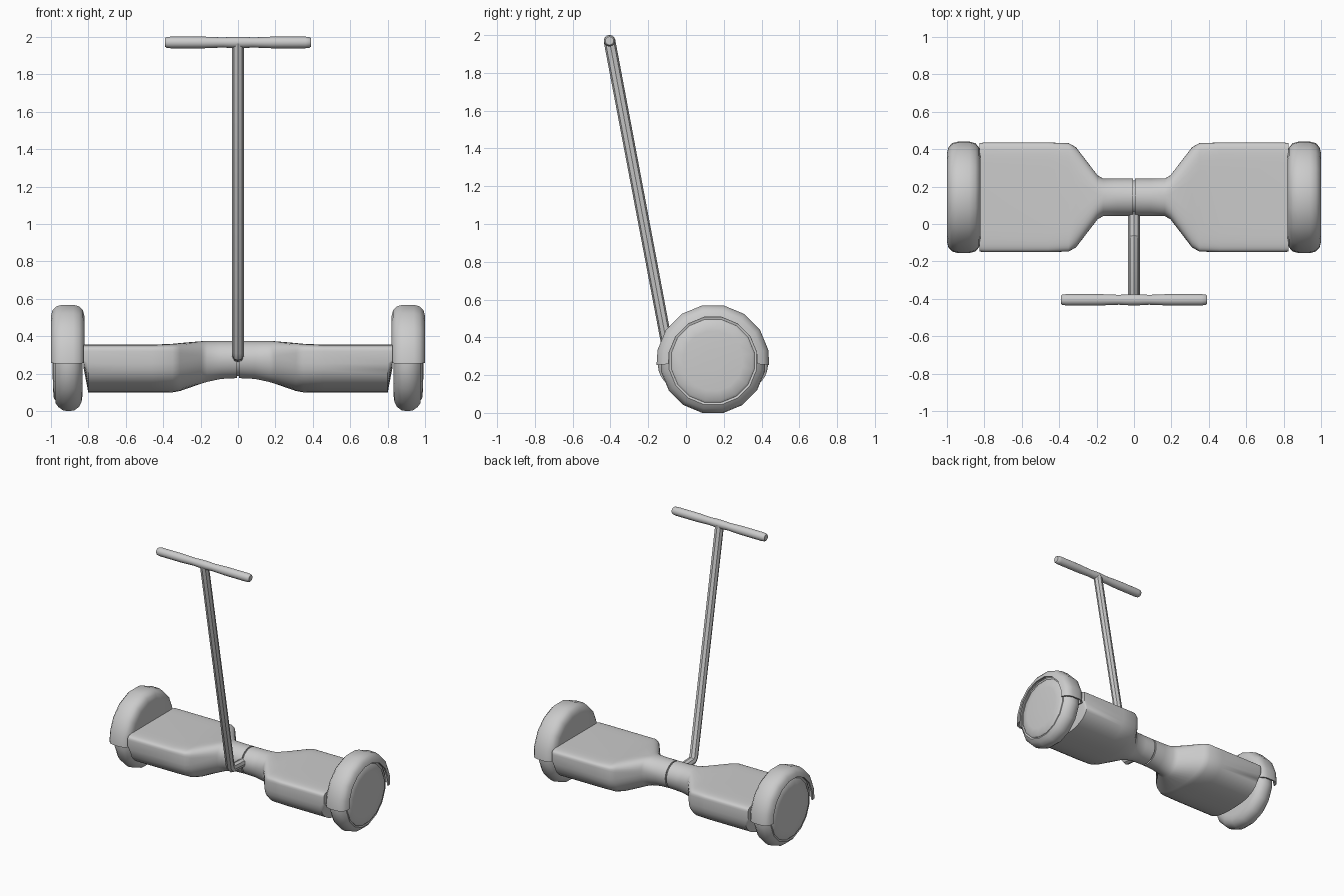
import bpy, bmesh
from math import sin, cos, pi, radians, copysign

if "Cube" in bpy.data.objects:
    bpy.data.objects.remove(bpy.data.objects["Cube"], do_unlink=True)

grey = bpy.data.materials.new("plain grey")
grey.use_nodes = True
grey.diffuse_color = (0.6, 0.6, 0.6, 1)
grey.node_tree.nodes["Principled BSDF"].inputs["Base Color"].default_value = (0.6, 0.6, 0.6, 1)

AXLE = (0.1425, 0.275)   # y, z of the wheel axle
BAR = (-0.405, 1.97)     # y, z of the handlebar


def finish(ob, angle=40):
    ob.data.materials.append(grey)
    bpy.ops.object.select_all(action='DESELECT')
    ob.select_set(True)
    bpy.context.view_layer.objects.active = ob
    bpy.ops.object.shade_smooth_by_angle(angle=radians(angle))


def loft(name, rings, closed=False, mirror=False, angle=40):
    """Skin a row of closed rings; cap the ends unless the row is closed."""
    bm = bmesh.new()
    loops = [[bm.verts.new(p) for p in ring] for ring in rings]
    n = len(loops[0])
    pairs = list(zip(loops, loops[1:]))
    if closed:
        pairs.append((loops[-1], loops[0]))
    else:
        bm.faces.new(loops[0])
        bm.faces.new(loops[-1])
    for a, b in pairs:
        for i in range(n):
            j = (i + 1) % n
            bm.faces.new((a[i], a[j], b[j], b[i]))
    bmesh.ops.recalc_face_normals(bm, faces=bm.faces)
    mesh = bpy.data.meshes.new(name)
    bm.to_mesh(mesh)
    bm.free()
    ob = bpy.data.objects.new(name, mesh)
    bpy.context.collection.objects.link(ob)
    finish(ob, angle)
    if mirror:
        ob.modifiers.new("mirror", 'MIRROR')
    return ob


def turned(name, profile, centre, sides=16, mirror=False):
    """Turn an open (x, radius) profile around an axis along x."""
    turn = [2 * pi * (i + 0.5) / sides for i in range(sides)]
    rings = [[(x, centre[0] + r * cos(a), centre[1] + r * sin(a)) for a in turn]
             for x, r in profile]
    return loft(name, rings, mirror=mirror)


def section(x, w, top, bottom, n_top, n_bottom, count=40):
    """Body cross-section: boxy upper half, rounder lower half."""
    mid = 0.28
    ring = []
    for i in range(count):
        a = 2 * pi * (i + 0.5) / count
        c, s = cos(a), sin(a)
        n, h = (n_top, top - mid) if s > 0 else (n_bottom, mid - bottom)
        ring.append((x, AXLE[0] + w * copysign(abs(c) ** (2 / n), c),
                     mid + h * copysign(abs(s) ** (2 / n), s)))
    return ring


# Body halves: narrow round waist widening to flat foot decks
loft("body", [section(*s) for s in (
    (0.005, 0.100, 0.375, 0.176, 2, 2),
    (0.09, 0.100, 0.375, 0.172, 2, 2),
    (0.165, 0.101, 0.375, 0.156, 2.2, 2),
    (0.195, 0.118, 0.374, 0.147, 2.6, 2.1),
    (0.31, 0.268, 0.364, 0.107, 5, 2.5),
    (0.35, 0.290, 0.360, 0.100, 7, 2.6),
    (0.46, 0.293, 0.355, 0.098, 8, 2.6),
    (0.80, 0.293, 0.355, 0.098, 8, 2.6),
    (0.825, 0.290, 0.355, 0.23, 8, 2.6))], mirror=True)

# Pivot between the two halves
turned("centre_joint", [(-0.02, 0.09), (0.02, 0.09)], (AXLE[0], 0.277), 24)

# Wheels
turned("tyre", [(0.832, 0.2), (0.836, 0.23), (0.85, 0.258), (0.875, 0.276), (0.905, 0.281),
                (0.935, 0.276), (0.96, 0.258), (0.976, 0.236), (0.972, 0.226)],
       AXLE, mirror=True)
turned("hub_cover", [(0.95, 0.226), (0.974, 0.224), (0.984, 0.212), (0.989, 0.16), (0.991, 0.05)],
       AXLE, mirror=True)

# Fenders: a shell swept over the upper half of each wheel
shell = [(0.82, 0.05), (0.82, 0.235), (0.828, 0.268), (0.848, 0.29), (0.88, 0.299),
         (0.94, 0.299), (0.972, 0.29), (0.992, 0.268), (1.0, 0.236), (0.988, 0.236),
         (0.978, 0.265), (0.94, 0.287), (0.87, 0.287), (0.836, 0.262), (0.83, 0.05)]
sweep = [-4] + [11.25 + 22.5 * i for i in range(8)] + [184]
loft("fender", [[(x, AXLE[0] + r * cos(radians(a)), AXLE[1] + r * sin(radians(a)))
                 for x, r in shell] for a in sweep], mirror=True)

# Steering pole with a bent foot running into the waist
path = bpy.data.curves.new("steering_pole", 'CURVE')
path.dimensions = '3D'
path.bevel_depth = 0.031
path.bevel_resolution = 2
path.use_fill_caps = True
spline = path.splines.new('POLY')
points = [(0, *BAR), (0, -0.093, 0.32), (0, -0.075, 0.299), (0, 0.08, 0.29)]
spline.points.add(len(points) - 1)
for p, co in zip(spline.points, points):
    p.co = (*co, 1)
pole = bpy.data.objects.new("steering_pole", path)
bpy.context.collection.objects.link(pole)
bpy.ops.object.select_all(action='DESELECT')
pole.select_set(True)
bpy.context.view_layer.objects.active = pole
bpy.ops.object.convert(target='MESH')
finish(bpy.context.view_layer.objects.active)

# Handlebar with slightly swollen grips
half = [(0.39, 0.022), (0.383, 0.028), (0.36, 0.031), (0.18, 0.031), (0.08, 0.027), (0.03, 0.03)]
turned("handlebar", [(-x, r) for x, r in half] + half[::-1], BAR, 14)
